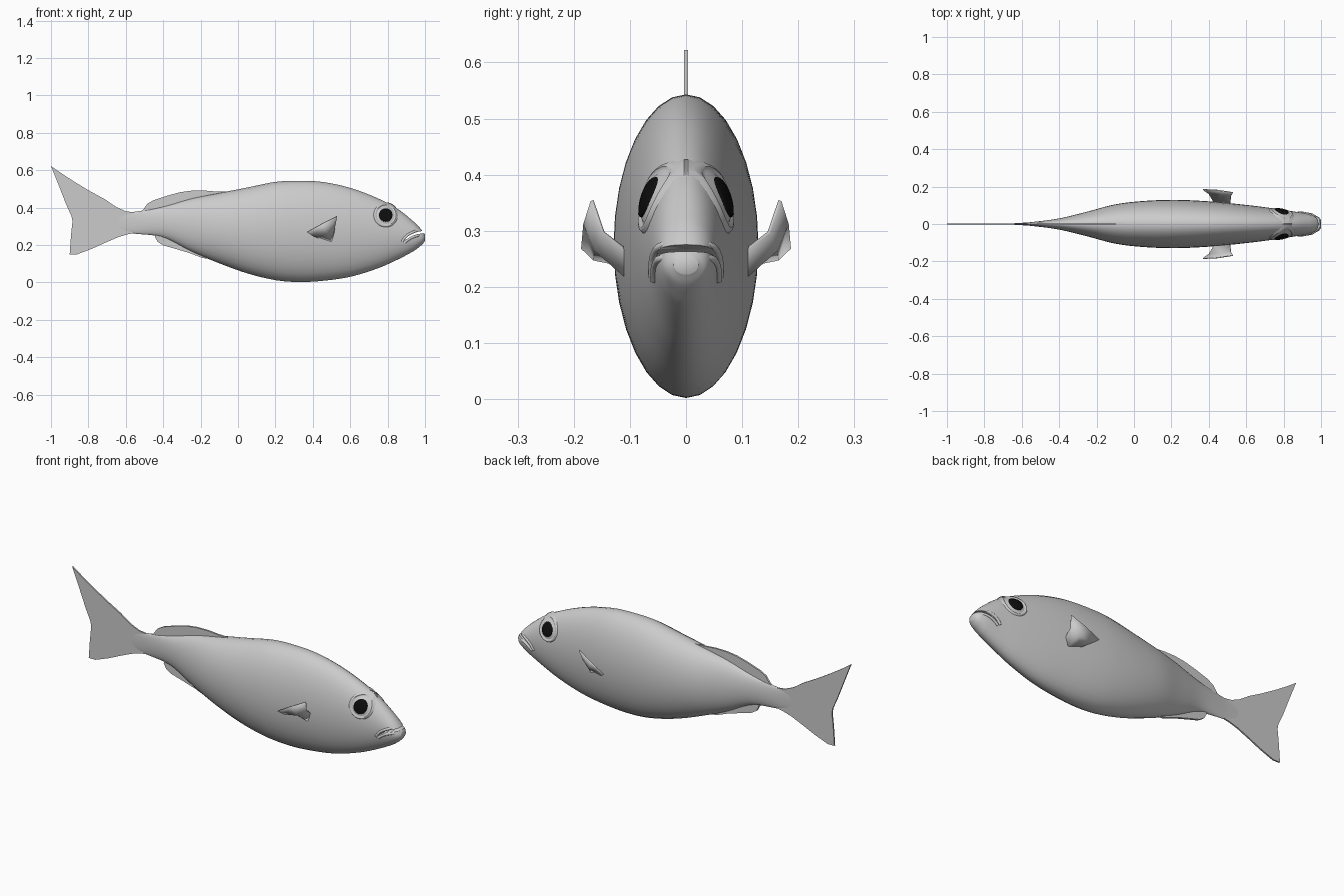
import bpy, bmesh, math

if "Cube" in bpy.data.objects:
    bpy.data.objects.remove(bpy.data.objects["Cube"])

# Body stations: x, top z, bottom z, half width
STATIONS = [(-.64, .372, .265, .004), (-.55, .378, .26, .010), (-.40, .405, .24, .030),
            (-.25, .448, .165, .066), (-.10, .478, .102, .105), (.05, .507, .048, .123),
            (.20, .537, .012, .129), (.32, .543, .002, .126), (.45, .537, .008, .117),
            (.60, .505, .030, .102), (.75, .448, .076, .083), (.86, .388, .125, .066),
            (.94, .324, .168, .053), (.97, .294, .19, .045), (.988, .272, .206, .036),
            (1.0, .256, .222, .022)]


def sample(x):
    """Smooth interpolation of the stations: top, bottom, half width."""
    s = STATIONS
    x = min(max(x, s[0][0]), s[-1][0])
    i = max(k for k in range(len(s) - 1) if s[k][0] <= x)
    h = s[i + 1][0] - s[i][0]
    t = (x - s[i][0]) / h

    def slope(k, c):
        a, b = max(k - 1, 0), min(k + 1, len(s) - 1)
        return (s[b][c] - s[a][c]) / (s[b][0] - s[a][0])
    return [(2*t**3 - 3*t*t + 1) * s[i][c] + (t**3 - 2*t*t + t) * h * slope(i, c)
            + (3*t*t - 2*t**3) * s[i + 1][c] + (t**3 - t*t) * h * slope(i + 1, c)
            for c in (1, 2, 3)]


def half_width(x, z):
    top, bot, w = sample(x)
    t = (z - (top + bot) / 2) / ((top - bot) / 2)
    return w * math.sqrt(max(0, 1 - t * t))


def make(name, verts, faces, smooth=40):
    mesh = bpy.data.meshes.new(name)
    bm = bmesh.new()
    vs = [bm.verts.new(v) for v in verts]
    for f in faces:
        bm.faces.new([vs[i] for i in f])
    bmesh.ops.recalc_face_normals(bm, faces=bm.faces)
    bm.to_mesh(mesh)
    bm.free()
    ob = bpy.data.objects.new(name, mesh)
    bpy.context.collection.objects.link(ob)
    bpy.ops.object.select_all(action='DESELECT')
    ob.select_set(True)
    bpy.context.view_layer.objects.active = ob
    if smooth:
        bpy.ops.object.shade_smooth_by_angle(angle=math.radians(smooth))
    return ob


def slab(name, outline, thick):
    """Flat plate in the xz plane, centred on y = 0."""
    n = len(outline)
    verts = [(x, y, z) for y in (-thick / 2, thick / 2) for x, z in outline]
    faces = [list(range(n)), list(range(n, 2 * n))]
    faces += [(i, (i + 1) % n, n + (i + 1) % n, n + i) for i in range(n)]
    return make(name, verts, faces, 30)


def surface_disc(name, cx, cz, profile, side, seg=32):
    """Round patch that follows the body; profile is (radius, lift)."""
    verts = [(cx, side * (half_width(cx, cz) + profile[0][1]), cz)]
    faces = []
    for k, (r, lift) in enumerate(profile[1:]):
        for j in range(seg):
            a = 2 * math.pi * j / seg
            x, z = cx + r * math.cos(a), cz + r * math.sin(a)
            verts.append((x, side * (half_width(x, z) + lift), z))
            p, q = 1 + k * seg + j, 1 + k * seg + (j + 1) % seg
            faces.append((0, p, q) if k == 0 else (p - seg, p, q, q - seg))
    return make(name, verts, faces, 60)


def lip(name, points, tip, radius):
    """Tube around the mouth, following the snout from side to side."""
    half = [(x, half_width(x, z), z) for x, z in points]
    path = half + [tip] + [(x, -y, z) for x, y, z in reversed(half)]
    cu = bpy.data.curves.new(name, 'CURVE')
    cu.dimensions = '3D'
    cu.bevel_depth = radius
    cu.bevel_resolution = 3
    cu.use_fill_caps = True
    sp = cu.splines.new('NURBS')
    sp.points.add(len(path) - 1)
    for p, co in zip(sp.points, path):
        p.co = (*co, 1)
    sp.use_endpoint_u = True
    sp.order_u = 3
    sp.resolution_u = 5
    bpy.context.collection.objects.link(bpy.data.objects.new(name, cu))


# Body
SEG, RINGS = 32, 90
verts, faces = [], []
for i in range(RINGS + 1):
    x = -.64 + 1.64 * math.sin(i / RINGS * math.pi / 2)
    top, bot, w = sample(x)
    for j in range(SEG):
        a = 2 * math.pi * j / SEG
        verts.append((x, w * math.sin(a), (top + bot) / 2 + (top - bot) / 2 * math.cos(a)))
for i in range(RINGS):
    for j in range(SEG):
        a, b = i * SEG + j, i * SEG + (j + 1) % SEG
        faces.append((a, b, b + SEG, a + SEG))
faces += [list(range(SEG)), list(range(RINGS * SEG, (RINGS + 1) * SEG))]
body = make("body", verts, faces)

# Mouth slit
cutter = slab("mouth_cutter", [(.885, .222), (.902, .243), (.925, .257), (.955, .268),
                               (1.05, .29), (1.05, .268), (.985, .262), (.955, .257),
                               (.925, .246), (.905, .232)], .3)
cutter.hide_render = True
mod = body.modifiers.new("mouth", 'BOOLEAN')
mod.operation = 'DIFFERENCE'
mod.solver = 'EXACT'
mod.object = cutter
bpy.context.view_layer.objects.active = body
bpy.ops.object.modifier_apply(modifier=mod.name)
bpy.data.objects.remove(cutter)

# Lips
lip("upper_lip", [(.878, .218), (.892, .242), (.92, .262), (.95, .274)], (.975, 0, .281), .007)
lip("lower_lip", [(.89, .212), (.908, .228), (.935, .243), (.965, .252)], (1.0, 0, .252), .007)

# Eyes
black = bpy.data.materials.new("black")
black.diffuse_color = (.004, .004, .004, 1)
black.use_nodes = True
black.node_tree.nodes["Principled BSDF"].inputs["Base Color"].default_value = black.diffuse_color
for side, label in ((-1, "right"), (1, "left")):
    surface_disc(label + "_eye", .79, .36, [(0, .010), (.02, .010), (.036, .008), (.046, .002),
                 (.051, .002), (.055, .007), (.060, .006), (.068, -.004)], side)
    pupil = surface_disc(label + "_pupil", .79, .36, [(0, .015), (.015, .0145), (.028, .013),
                         (.035, .011), (.037, .005)], side)
    pupil.data.materials.append(black)

# Tail, dorsal and anal fins
slab("tail_fin", [(-.52, .37), (-.60, .38), (-.65, .402), (-.71, .443), (-.79, .487),
                  (-.87, .535), (-.94, .58), (-1.0, .622), (-.975, .56), (-.95, .497),
                  (-.92, .42), (-.89, .353), (-.885, .326), (-.893, .25), (-.90, .15),
                  (-.86, .15), (-.78, .18), (-.71, .212), (-.64, .242), (-.59, .257),
                  (-.52, .27)], .008)
slab("dorsal_fin", [(-.54, .365), (-.51, .385), (-.485, .42), (-.45, .44), (-.38, .463),
                    (-.31, .482), (-.25, .49), (-.18, .491), (-.12, .486), (-.07, .485),
                    (0, .49), (-.1, .44), (-.3, .38)], .010)
slab("anal_fin", [(-.43, .27), (-.445, .245), (-.43, .217), (-.40, .198), (-.33, .178),
                  (-.26, .157), (-.19, .13), (-.10, .12), (-.2, .2)], .014)

# Pectoral fins
ROWS = [(.43, .112, .236), (.50, .105, .213), (.515, .105, .262),
        (.40, .165, .247), (.475, .163, .264), (.519, .150, .296),
        (.37, .187, .268), (.45, .183, .312), (.53, .170, .353)]
for side, label in ((-1, "right"), (1, "left")):
    fin = make(label + "_pectoral_fin", [(x, side * y, z) for x, y, z in ROWS],
               [(r + c, r + c + 1, r + c + 4, r + c + 3) for r in (0, 3) for c in (0, 1)])
    fin.modifiers.new("thickness", 'SOLIDIFY').thickness = .006
